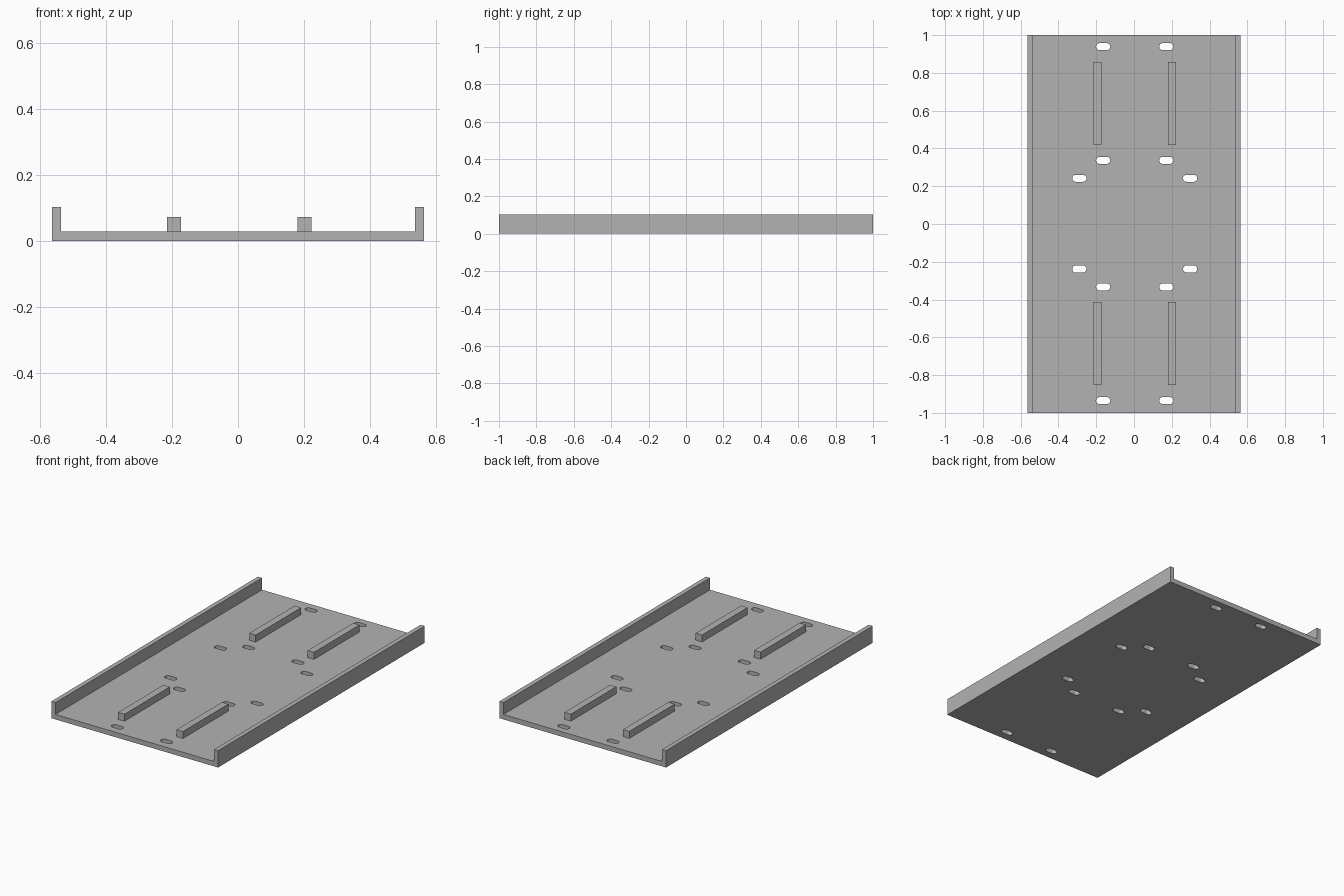
import bpy
import bmesh
import math

cube = bpy.data.objects.get("Cube")
if cube:
    bpy.data.objects.remove(cube, do_unlink=True)

grey = bpy.data.materials.new("plain grey")
grey.use_nodes = True
grey.diffuse_color = (0.45, 0.45, 0.45, 1)
grey.node_tree.nodes["Principled BSDF"].inputs["Base Color"].default_value = (0.45, 0.45, 0.45, 1)

WIDTH, LENGTH = 1.13, 2.0
FLOOR, WALL, WALL_TOP, RAIL_TOP = 0.03, 0.028, 0.103, 0.073
DX, DY = 0.004, 0.002   # slight offset of the slots and rails
SIGNS = [(sx, sy) for sx in (-1, 1) for sy in (-1, 1)]


def extrude_outline(bm, points, vector):
    """Extrude a closed outline into a solid."""
    face = bm.faces.new([bm.verts.new(p) for p in points])
    result = bmesh.ops.extrude_face_region(bm, geom=[face])
    verts = [v for v in result["geom"] if isinstance(v, bmesh.types.BMVert)]
    bmesh.ops.translate(bm, verts=verts, vec=vector)


def make_object(name, bm):
    bmesh.ops.recalc_face_normals(bm, faces=bm.faces)
    mesh = bpy.data.meshes.new(name)
    bm.to_mesh(mesh)
    bm.free()
    mesh.materials.append(grey)
    obj = bpy.data.objects.new(name, mesh)
    bpy.context.collection.objects.link(obj)
    return obj


def slot_outline(cx, cy, length=0.075, radius=0.0185, steps=10):
    """Rounded slot lying along x."""
    points = []
    for side in (1, -1):
        start = -math.pi / 2 if side > 0 else math.pi / 2
        for i in range(steps + 1):
            a = start + math.pi * i / steps
            points.append((cx + side * (length / 2 - radius) + radius * math.cos(a),
                           cy + radius * math.sin(a), -0.05))
    return points


# Tray: channel profile along the length
h, w = WIDTH / 2, WIDTH / 2 - WALL
profile = [(-h, 0), (h, 0), (h, WALL_TOP), (w, WALL_TOP),
           (w, FLOOR), (-w, FLOOR), (-w, WALL_TOP), (-h, WALL_TOP)]
bm = bmesh.new()
extrude_outline(bm, [(x, -LENGTH / 2, z) for x, z in profile], (0, LENGTH, 0))
tray = make_object("tray", bm)

# Mounting slots cut through the floor
bm = bmesh.new()
for x, y in ((0.167, 0.937), (0.167, 0.335), (0.293, 0.24)):
    for sx, sy in SIGNS:
        extrude_outline(bm, slot_outline(DX + sx * x, DY + sy * y), (0, 0, 0.15))
cutter = make_object("slot_cutter", bm)
cut = tray.modifiers.new("slots", "BOOLEAN")
cut.operation = "DIFFERENCE"
cut.solver = "EXACT"
cut.object = cutter
bpy.context.view_layer.objects.active = tray
tray.select_set(True)
bpy.ops.object.modifier_apply(modifier=cut.name)
bpy.data.objects.remove(cutter, do_unlink=True)

# Four support rails standing on the floor
for sx, sy in SIGNS:
    cx, cy = DX + sx * 0.198, DY + sy * 0.635
    rx, ry = 0.0215, 0.22
    bm = bmesh.new()
    extrude_outline(bm, [(cx + a * rx, cy + b * ry, FLOOR)
                         for a, b in ((-1, -1), (1, -1), (1, 1), (-1, 1))],
                    (0, 0, RAIL_TOP - FLOOR))
    make_object(f"{'back' if sy > 0 else 'front'}_{'left' if sx > 0 else 'right'}_rail", bm)
